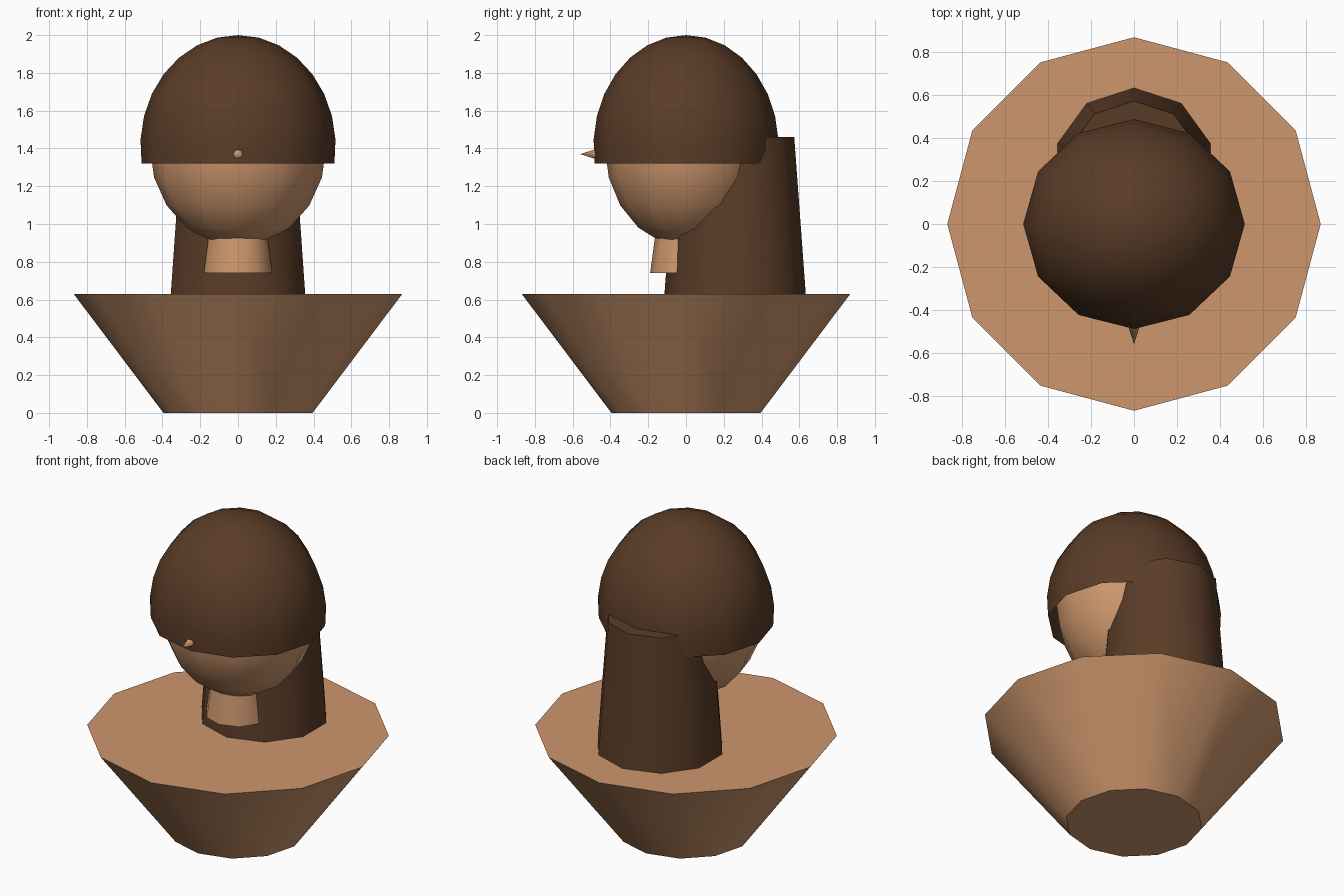
import bpy, bmesh, math
from mathutils import Matrix

if "Cube" in bpy.data.objects:
    bpy.data.objects.remove(bpy.data.objects["Cube"])


def material(name, rgb):
    m = bpy.data.materials.new(name)
    lin = [((c / 255 + 0.055) / 1.055) ** 2.4 for c in rgb]
    m.diffuse_color = (*lin, 1)
    m.use_nodes = True
    m.node_tree.nodes["Principled BSDF"].inputs["Base Color"].default_value = m.diffuse_color
    return m


SKIN = material("warm skin", (205, 151, 109))
HAIR = material("dark brown hair", (90, 60, 39))


def lathe(name, mat, profile, sides, sx=1.0, sy=1.0, loc=(0, 0, 0), tilt=0.0, caps=True):
    """Spin (radius, z) points, listed bottom to top, round z; zero radius makes a pole."""
    bm = bmesh.new()
    rings = []
    for r, z in profile:
        if r < 1e-5:
            rings.append([bm.verts.new((0, 0, z))])
        else:
            rings.append([bm.verts.new((r * sx * math.sin(math.tau * i / sides),
                                        r * sy * math.cos(math.tau * i / sides), z))
                          for i in range(sides)])
    for a, b in zip(rings, rings[1:]):
        for i in range(sides):
            j = (i + 1) % sides
            quad = [a[i % len(a)], a[j % len(a)], b[j % len(b)], b[i % len(b)]]
            bm.faces.new(list(dict.fromkeys(quad)))
    if caps:
        for ring in (rings[0], rings[-1]):
            if len(ring) > 2:
                bm.faces.new(ring)
    bmesh.ops.recalc_face_normals(bm, faces=bm.faces)
    bm.transform(Matrix.Translation(loc) @ Matrix.Rotation(tilt, 4, 'X'))
    me = bpy.data.meshes.new(name)
    bm.to_mesh(me)
    bm.free()
    me.materials.append(mat)
    ob = bpy.data.objects.new(name, me)
    bpy.context.collection.objects.link(ob)
    bpy.ops.object.select_all(action='DESELECT')
    ob.select_set(True)
    bpy.context.view_layer.objects.active = ob
    bpy.ops.object.shade_smooth_by_angle(angle=math.radians(48))
    return ob


def arc(rz, cz, start, end, steps):
    """Sphere profile with unit radius, from polar angle start to end (degrees)."""
    pts = []
    for i in range(steps + 1):
        t = math.radians(start + (end - start) * i / steps)
        pts.append((math.sin(t), cz + rz * math.cos(t)))
    return pts


# Flared bust and tapered neck
lathe("bust", SKIN, [(0.395, 0), (0.87, 0.63)], 12)
lathe("neck", SKIN, [(0.19, 0.74), (0.14, 1.11)], 10)

# Egg-shaped head
lathe("head", SKIN, arc(0.53, 1.41, 180, 0, 10), 12, 0.467, 0.43)

# Open hair cap and the long hair behind
lathe("hair_cap", HAIR, arc(0.588, 1.412, 99, 0, 8), 12, 0.517, 0.49, caps=False)
lathe("back_hair", HAIR, [(0.374, 0.63), (0.313, 1.46)], 10, loc=(0, 0.26, 0))

# Small pointed nose facing the front
lathe("nose", SKIN, [(0.038, 0), (0, 0.12)], 8, loc=(0, -0.44, 1.37), tilt=math.pi / 2)
